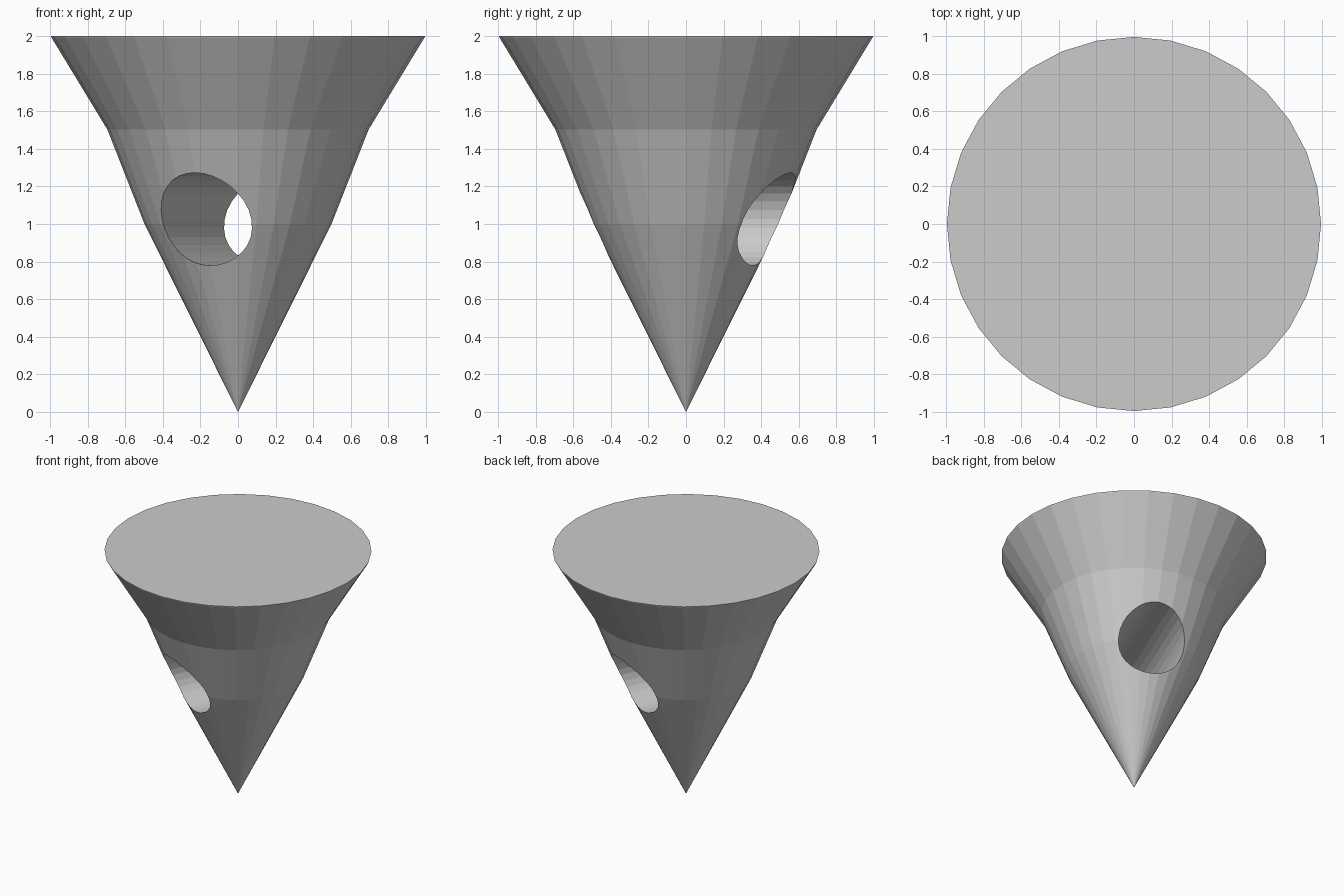
import bpy, bmesh
from math import sin, cos, pi, radians
from mathutils import Matrix

if "Cube" in bpy.data.objects:
    bpy.data.objects.remove(bpy.data.objects["Cube"])

SIDES = 32
# radius, height of each ring above the tip
PROFILE = [(0.4975, 1.0), (0.695, 1.5025), (0.993, 1.993), (0.995, 2.0)]


def add_object(name, bm):
    bmesh.ops.recalc_face_normals(bm, faces=bm.faces[:])
    mesh = bpy.data.meshes.new(name)
    bm.to_mesh(mesh)
    bm.free()
    obj = bpy.data.objects.new(name, mesh)
    bpy.context.collection.objects.link(obj)
    return obj


# Flared solid cone, tip down
bm = bmesh.new()
tip = bm.verts.new((0, 0, 0))
rings = [[bm.verts.new((r * cos(2 * pi * i / SIDES), r * sin(2 * pi * i / SIDES), z))
          for i in range(SIDES)] for r, z in PROFILE]
for i in range(SIDES):
    j = (i + 1) % SIDES
    bm.faces.new((tip, rings[0][j], rings[0][i]))
    for low, high in zip(rings, rings[1:]):
        bm.faces.new((low[i], low[j], high[j], high[i]))
bm.faces.new(rings[-1])
cone = add_object("flared_cone", bm)

# Horizontal bore cutter, turned away from the y axis
bm = bmesh.new()
place = (Matrix.Translation((0, 0, 1.026)) @ Matrix.Rotation(radians(-22.5), 4, 'Z')
         @ Matrix.Rotation(radians(90), 4, 'X') @ Matrix.Diagonal((0.257, 0.247, 1, 1)))
bmesh.ops.create_cone(bm, cap_ends=True, segments=32, radius1=1, radius2=1,
                      depth=3, matrix=place)
cutter = add_object("bore_cutter", bm)
cutter.hide_render = True
cutter.hide_set(True)

# Cut the through hole
cut = cone.modifiers.new("through_hole", 'BOOLEAN')
cut.operation = 'DIFFERENCE'
cut.solver = 'EXACT'
cut.object = cutter
